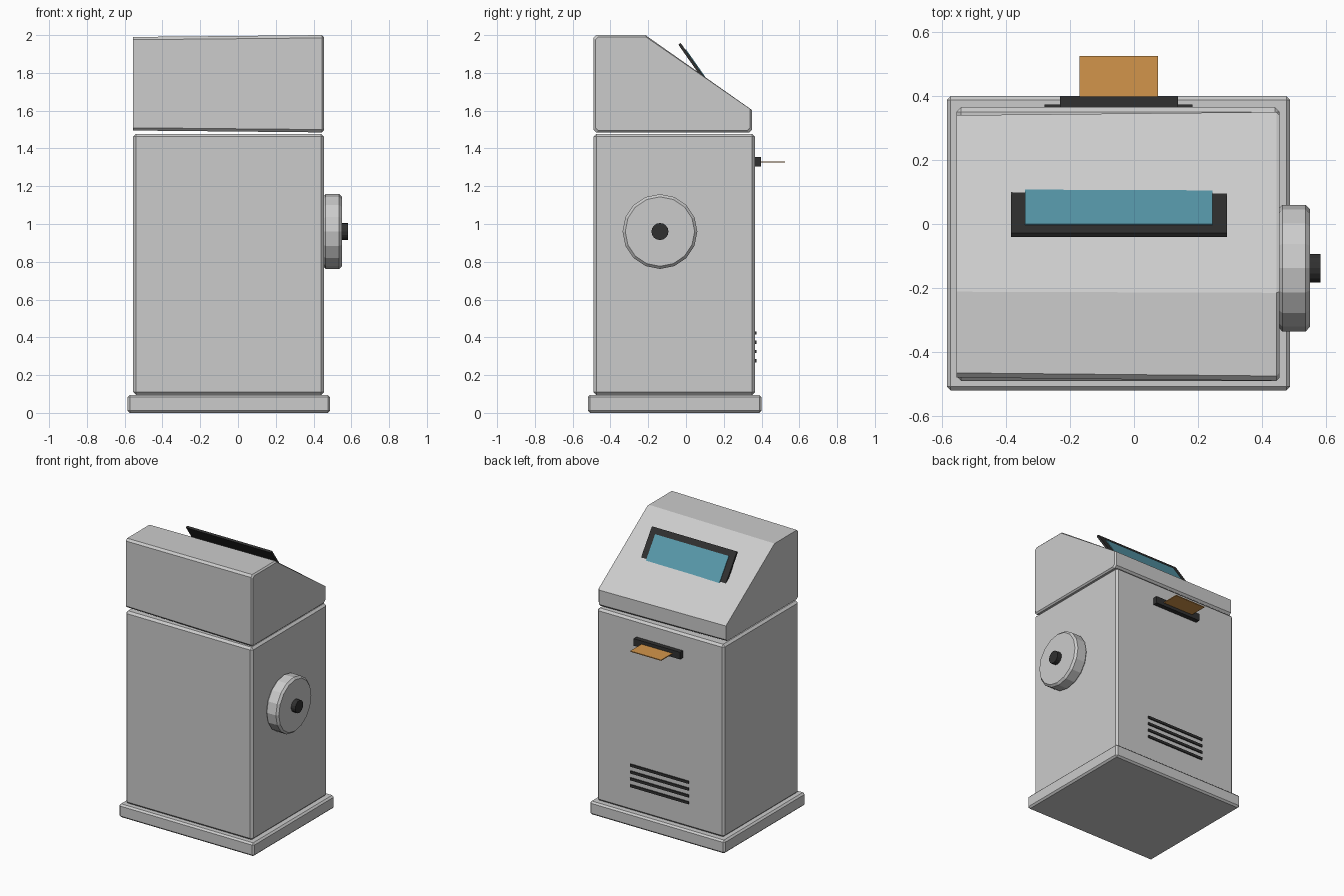
import bpy, bmesh
from math import radians, pi, sin, cos
from mathutils import Matrix, Vector

if "Cube" in bpy.data.objects:
    bpy.data.objects.remove(bpy.data.objects["Cube"])


def material(name, rgb):
    m = bpy.data.materials.new(name)
    m.diffuse_color = (*rgb, 1)
    m.use_nodes = True
    m.node_tree.nodes["Principled BSDF"].inputs["Base Color"].default_value = m.diffuse_color
    return m


DARK = material("dark_plastic", (0.03, 0.03, 0.03))
TEAL = material("screen_glass", (0.10, 0.33, 0.42))
ORANGE = material("ticket_card", (0.65, 0.30, 0.07))


def finish(name, bm, mat=None, bevel=0.0):
    bmesh.ops.recalc_face_normals(bm, faces=bm.faces)
    me = bpy.data.meshes.new(name)
    bm.to_mesh(me)
    bm.free()
    ob = bpy.data.objects.new(name, me)
    bpy.context.collection.objects.link(ob)
    if mat:
        me.materials.append(mat)
    if bevel:
        mod = ob.modifiers.new("bevel", 'BEVEL')
        mod.width = bevel
        mod.segments = 1
        mod.limit_method = 'ANGLE'
    return ob


def box(name, x, y, z, mat=None, bevel=0.0):
    bm = bmesh.new()
    size = [b - a for a, b in (x, y, z)]
    mid = [(a + b) / 2 for a, b in (x, y, z)]
    bmesh.ops.create_cube(bm, size=1, matrix=Matrix.Translation(mid) @ Matrix.Diagonal((*size, 1)))
    return finish(name, bm, mat, bevel)


def disc(name, x, y, z, r, sides, mat=None, bevel=0.0):
    # cylinder along x
    bm = bmesh.new()
    bmesh.ops.create_cone(bm, cap_ends=True, segments=sides, radius1=r, radius2=r, depth=x[1] - x[0],
                          matrix=Matrix.Translation(((x[0] + x[1]) / 2, y, z)) @ Matrix.Rotation(pi / 2, 4, 'Y'))
    return finish(name, bm, mat, bevel)


# Plinth and cabinet
box("base", (-0.585, 0.488), (-0.52, 0.40), (0, 0.095), bevel=0.012)
box("cabinet", (-0.555, 0.455), (-0.49, 0.365), (0.095, 1.477), bevel=0.015)

# Sloped head: slightly narrower at its left end, chamfered at its right end
outer = [(-0.49, 1.50), (-0.475, 1.485), (0.335, 1.485), (0.35, 1.50), (0.35, 1.603),
         (-0.215, 2.0), (-0.475, 2.0), (-0.49, 1.985)]
centre = Vector((-0.07, 1.742))
bm = bmesh.new()
rings = []
for x, inset in ((-0.555, 0.010), (0.445, 0.0), (0.455, 0.010)):
    ring = []
    for y, z in outer:
        ring.append(bm.verts.new((x, centre.x + (y - centre.x) * (1 - inset / 0.42),
                                  centre.y + (z - centre.y) * (1 - inset / 0.258))))
    rings.append(ring)
for a, b in zip(rings, rings[1:]):
    for i in range(len(outer)):
        j = (i + 1) % len(outer)
        bm.faces.new((a[i], a[j], b[j], b[i]))
bm.faces.new(rings[0])
bm.faces.new(rings[-1])
finish("head", bm)


# Display panel, tilted and partly sunk into the slope
tilt = radians(55)
down = Vector((0, cos(tilt), -sin(tilt)))
out = Vector((0, sin(tilt), cos(tilt)))
top = Vector((0, -0.028, 1.958))


def panel(name, x0, x1, start, length, back, front, mat):
    bm = bmesh.new()
    bmesh.ops.create_cube(bm, size=1)
    for v in bm.verts:
        p = top + down * (start + (v.co.y + 0.5) * length) + out * (back if v.co.z < 0 else front)
        v.co = (x0 if v.co.x < 0 else x1, p.y, p.z)
    finish(name, bm, mat)


panel("display_frame", -0.385, 0.29, 0, 0.36, -0.015, 0, DARK)
panel("display_glass", -0.34, 0.245, 0.044, 0.27, -0.008, 0.004, TEAL)

# Ticket slot and ticket
box("ticket_slot", (-0.232, 0.137), (0.355, 0.398), (1.304, 1.355), DARK)
box("ticket", (-0.17, 0.075), (0.38, 0.525), (1.326, 1.332), ORANGE)

# Vent bars
for i in range(4):
    z = 0.276 + i * 0.049
    box(f"vent_bar_{i + 1}", (-0.28, 0.183), (0.36, 0.373), (z - 0.009, z + 0.009), DARK)

# Side wheel and hub
disc("side_wheel", (0.45, 0.55), -0.138, 0.96, 0.198, 16, bevel=0.014)
disc("wheel_hub", (0.54, 0.583), -0.138, 0.96, 0.045, 16, DARK)
